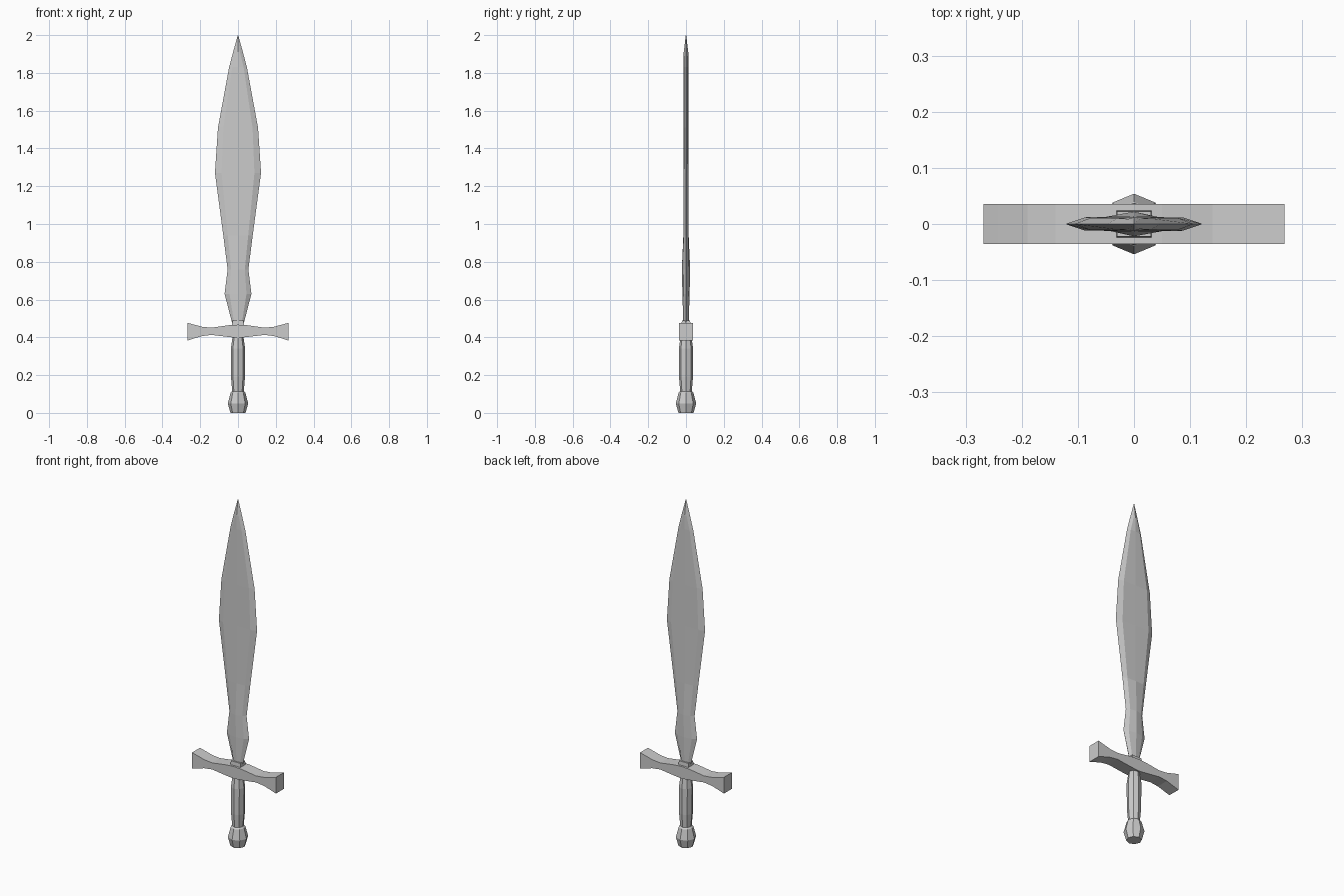
import bpy, bmesh, math

if "Cube" in bpy.data.objects:
    bpy.data.objects.remove(bpy.data.objects["Cube"])


def new_object(name, bm):
    bmesh.ops.remove_doubles(bm, verts=bm.verts, dist=1e-5)
    bmesh.ops.recalc_face_normals(bm, faces=bm.faces)
    mesh = bpy.data.meshes.new(name)
    bm.to_mesh(mesh)
    bm.free()
    obj = bpy.data.objects.new(name, mesh)
    bpy.context.collection.objects.link(obj)
    return obj


def loft(name, sections):
    """Skin a stack of equal-length rings and cap both ends."""
    bm = bmesh.new()
    rings = [[bm.verts.new(p) for p in s] for s in sections]
    for a, b in zip(rings, rings[1:]):
        for i in range(len(a)):
            j = (i + 1) % len(a)
            bm.faces.new((a[i], a[j], b[j], b[i]))
    bm.faces.new(rings[0])
    bm.faces.new(rings[-1])
    return new_object(name, bm)


def octagon(r, z):
    return [(r * math.cos(i * math.pi / 4), r * math.sin(i * math.pi / 4), z) for i in range(8)]


def blade_section(z, w, b, t, e):
    """w edge half-width, b bevel position, t ridge and e bevel half-thickness."""
    return [(w, 0, z), (b, e, z), (0, t, z), (-b, e, z),
            (-w, 0, z), (-b, -e, z), (0, -t, z), (b, -e, z)]


# Pommel and grip, both eight-sided
loft("pommel", [octagon(r, z) for z, r in
     [(0, 0.04), (0.05, 0.054), (0.107, 0.039), (0.115, 0.030)]])
loft("grip", [octagon(r, z) for z, r in
     [(0.105, 0.030), (0.19, 0.037), (0.34, 0.038), (0.40, 0.029)]])

# Crossguard: mirrored profile of (x, bottom, top)
half = [(0, 0.397, 0.467), (0.05, 0.402, 0.464), (0.14, 0.413, 0.451),
        (0.19, 0.407, 0.456), (0.243, 0.391, 0.470), (0.268, 0.383, 0.477)]
profile = [(-x, lo, hi) for x, lo, hi in half[:0:-1]] + half
loft("crossguard", [[(x, -0.036, lo), (x, 0.036, lo), (x, 0.036, hi), (x, -0.036, hi)]
                    for x, lo, hi in profile])

# Collar where the blade enters the guard
loft("collar", [[(-x, -y, z), (x, -y, z), (x, y, z), (-x, y, z)]
                for z, x, y in [(0.45, 0.032, 0.025), (0.488, 0.030, 0.022)]])

# Leaf-shaped blade
loft("blade", [blade_section(*s) for s in [
    (0.46, 0.027, 0.018, 0.014, 0.011),
    (0.63, 0.071, 0.045, 0.019, 0.012),
    (0.76, 0.055, 0.036, 0.022, 0.013),
    (0.94, 0.078, 0.054, 0.014, 0.012),
    (1.27, 0.122, 0.087, 0.012, 0.012),
    (1.51, 0.106, 0.077, 0.012, 0.011),
    (1.83, 0.047, 0.030, 0.012, 0.010),
    (1.91, 0.026, 0.010, 0.012, 0.009),
    (2.0, 0.001, 0.0005, 0.001, 0.0005)]])
